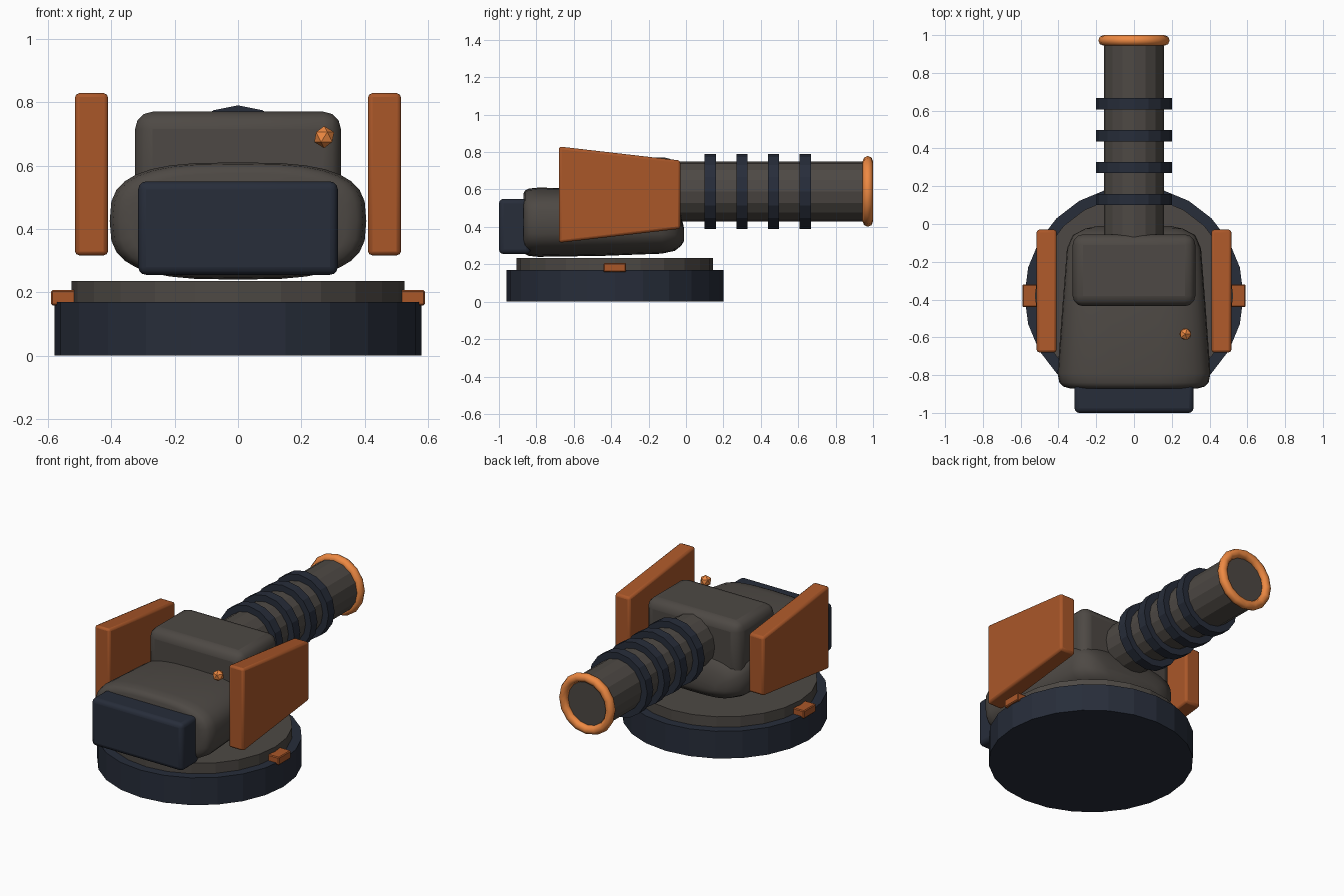
import bpy, bmesh, math
from mathutils import Matrix

if "Cube" in bpy.data.objects:
    bpy.data.objects.remove(bpy.data.objects["Cube"])


def material(name, rgb):
    m = bpy.data.materials.new(name)
    m.diffuse_color = (*rgb, 1)
    m.use_nodes = True
    m.node_tree.nodes["Principled BSDF"].inputs["Base Color"].default_value = m.diffuse_color
    return m


STEEL = material("dark_steel", (0.075, 0.066, 0.058))
NAVY = material("navy", (0.02, 0.026, 0.042))
RUST = material("rust", (0.4, 0.095, 0.022))
GLOW = material("bright_orange", (0.85, 0.25, 0.055))


def finish(name, bm, mat, bevel=0, segments=2, smooth=None):
    bmesh.ops.recalc_face_normals(bm, faces=bm.faces)
    me = bpy.data.meshes.new(name)
    bm.to_mesh(me)
    bm.free()
    me.materials.append(mat)
    ob = bpy.data.objects.new(name, me)
    bpy.context.collection.objects.link(ob)
    if bevel:
        b = ob.modifiers.new("bevel", "BEVEL")
        b.width, b.segments = bevel, segments
    if smooth:
        bpy.ops.object.select_all(action="DESELECT")
        ob.select_set(True)
        bpy.context.view_layer.objects.active = ob
        bpy.ops.object.shade_smooth_by_angle(angle=math.radians(smooth))
    return ob


def box(name, lo, hi, mat, bevel=0, segments=2, smooth=None):
    bm = bmesh.new()
    bmesh.ops.create_cube(bm, size=1)
    for v in bm.verts:
        v.co = [l + (c + 0.5) * (h - l) for c, l, h in zip(v.co, lo, hi)]
    return finish(name, bm, mat, bevel, segments, smooth)


def loft(bm, rings, closed=False):
    rows = [[bm.verts.new(p) for p in r] for r in rings]
    n = len(rows[0])
    pairs = list(zip(rows, rows[1:])) + ([(rows[-1], rows[0])] if closed else [])
    for a, b in pairs:
        for i in range(n):
            j = (i + 1) % n
            bm.faces.new((a[i], a[j], b[j], b[i]))
    if not closed:
        bm.faces.new(rows[0])
        bm.faces.new(rows[-1])


def disc(name, r, z0, z1, mat):
    bm = bmesh.new()
    ang = [math.tau * i / 24 for i in range(24)]
    loft(bm, [[(r * math.cos(a), r * math.sin(a) - 0.38, z) for a in ang] for z in (z0, z1)])
    return finish(name, bm, mat)


def gun_ring(y, r):
    return [(r * math.cos(math.tau * i / 16), y, 0.59 + r * math.sin(math.tau * i / 16))
            for i in range(16)]


def tube(name, r, y0, y1, mat):
    bm = bmesh.new()
    loft(bm, [gun_ring(y0, r), gun_ring(y1, r)])
    return finish(name, bm, mat)


# Round base and turntable
disc("base", 0.58, 0, 0.17, NAVY)
disc("turntable", 0.525, 0.17, 0.235, STEEL)

# Rounded hull: rounded-square sections (y, half width, low z, high z)
sections = [(-0.87, 0.34, 0.275, 0.575), (-0.86, 0.375, 0.255, 0.595), (-0.84, 0.395, 0.245, 0.605),
            (-0.79, 0.405, 0.24, 0.61), (-0.45, 0.38, 0.245, 0.605), (-0.13, 0.355, 0.257, 0.57),
            (-0.06, 0.325, 0.272, 0.53), (-0.025, 0.26, 0.30, 0.46), (-0.01, 0.19, 0.325, 0.39)]


def power(v):
    return math.copysign(abs(v) ** (2 / 3), v)


rings = []
for y, w, lo, hi in sections:
    rings.append([(w * power(math.cos(a)), y, (lo + hi) / 2 + (hi - lo) / 2 * power(math.sin(a)))
                  for a in (math.tau * i / 32 for i in range(32))])
bm = bmesh.new()
loft(bm, rings)
finish("hull", bm, STEEL, smooth=40)

# Gun housing and rear pack
box("gun_housing", (-0.325, -0.435, 0.38), (0.325, -0.055, 0.77), STEEL, 0.055, 3, 40)
box("rear_pack", (-0.315, -1.0, 0.255), (0.315, -0.83, 0.55), NAVY, 0.025, 3, 40)

# Barrel with cooling bands
tube("barrel", 0.16, -0.2, 0.97, STEEL)
for i in range(4):
    y = 0.13 + 0.169 * i
    tube(f"barrel_band_{i + 1}", 0.2, y - 0.03, y + 0.03, NAVY)

# Muzzle ring
bm = bmesh.new()
loft(bm, [gun_ring(0.972 + 0.028 * math.sin(a), 0.161 + 0.028 * math.cos(a))
          for a in (math.tau * i / 8 for i in range(8))], closed=True)
finish("muzzle_ring", bm, GLOW, smooth=50)

# Side armour plates and base clips
profile = [(-0.68, 0.315), (-0.68, 0.83), (-0.03, 0.755), (-0.03, 0.39)]
for side, s in (("left", -1), ("right", 1)):
    bm = bmesh.new()
    loft(bm, [[(s * x, y, z) for y, z in profile] for x in (0.41, 0.515)])
    finish(f"{side}_armour_plate", bm, RUST, 0.014, 2, 40)
    x0, x1 = sorted((s * 0.48, s * 0.59))
    box(f"{side}_base_clip", (x0, -0.44, 0.158), (x1, -0.32, 0.207), RUST, 0.005, 1)

# Sensor bead
bm = bmesh.new()
bmesh.ops.create_icosphere(bm, subdivisions=1, radius=0.035,
                           matrix=Matrix.Translation((0.272, -0.583, 0.69)))
finish("sensor_bead", bm, GLOW)
